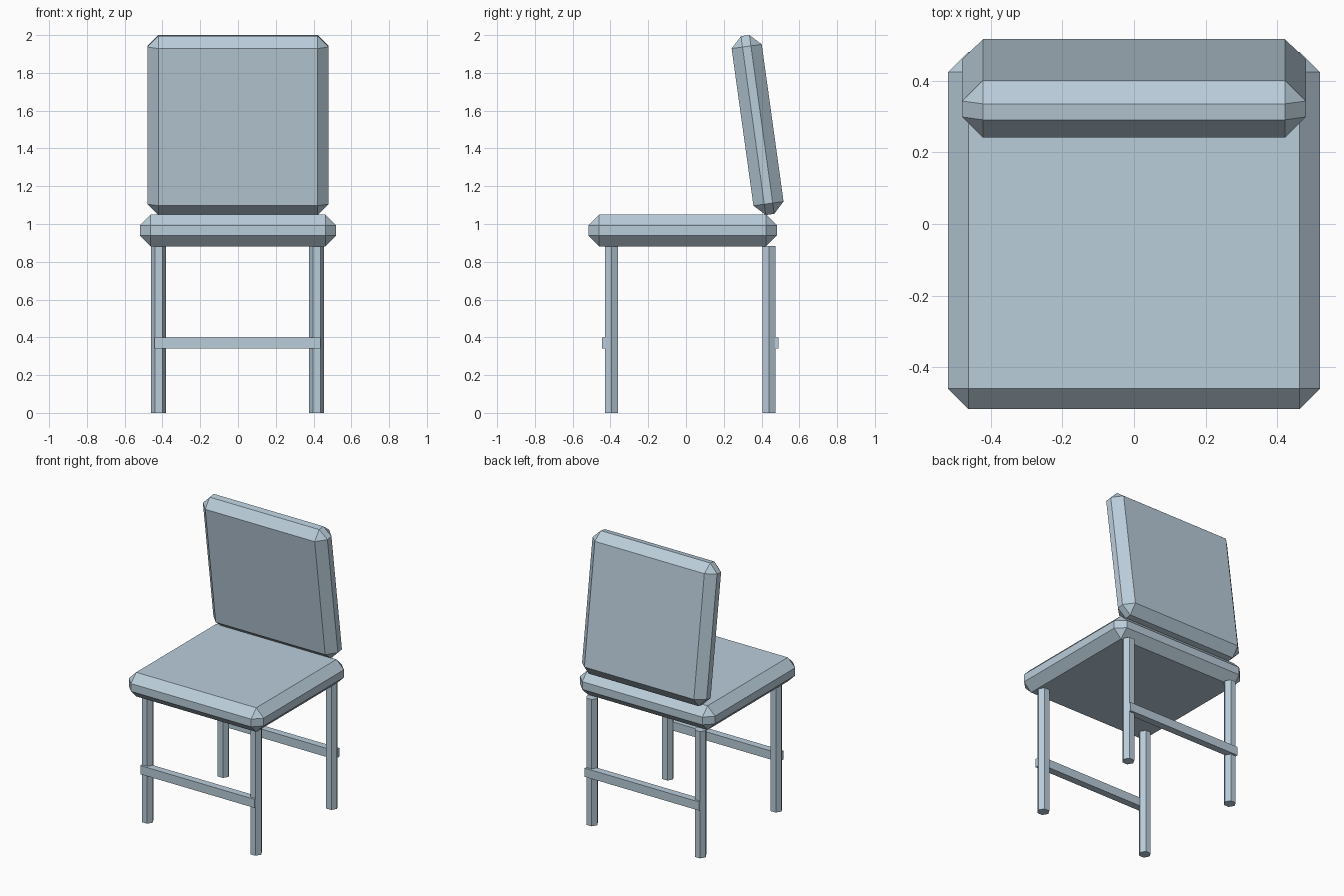
import bpy
from math import radians

if "Cube" in bpy.data.objects:
    bpy.data.objects.remove(bpy.data.objects["Cube"], do_unlink=True)

COLOUR = (0.49, 0.61, 0.70, 1.0)
paint = bpy.data.materials.new("pale_blue_grey")
paint.use_nodes = True
paint.diffuse_color = COLOUR
paint.node_tree.nodes["Principled BSDF"].inputs["Base Color"].default_value = COLOUR


def finish(obj, name):
    obj.name = obj.data.name = name
    obj.data.materials.append(paint)
    return obj


def block(name, centre, size, tilt=0, chamfer=0):
    """Box with an optional single-step chamfer on every edge."""
    bpy.ops.mesh.primitive_cube_add(size=1, location=centre)
    obj = finish(bpy.context.object, name)
    obj.scale = size
    bpy.ops.object.transform_apply(location=False, rotation=False, scale=True)
    obj.rotation_euler.x = radians(tilt)
    if chamfer:
        mod = obj.modifiers.new("chamfer", 'BEVEL')
        mod.width = chamfer
        mod.segments = 1
        mod.limit_method = 'NONE'
    return obj


def leg(name, x, y, height):
    """Six-sided post with corners pointing sideways."""
    bpy.ops.mesh.primitive_cylinder_add(
        vertices=6, radius=0.04, depth=height,
        location=(x, y, height / 2), rotation=(0, 0, radians(30)))
    return finish(bpy.context.object, name)


# Cushions: flat seat and leaning backrest
block("seat", (0, -0.018, 0.966), (1.04, 0.998, 0.168), chamfer=0.057)
block("backrest", (0, 0.379, 1.524), (0.96, 0.161, 0.956), tilt=7.9, chamfer=0.058)

# Legs, each pair joined by a crossbar on its outer side
for end, leg_y, bar_y in (("front", -0.395, -0.42), ("back", 0.44, 0.465)):
    for side, x in (("right", -0.42), ("left", 0.416)):
        leg(f"{end}_{side}_leg", x, leg_y, 0.883)
    block(f"{end}_crossbar", (-0.002, bar_y, 0.37), (0.88, 0.05, 0.06))
